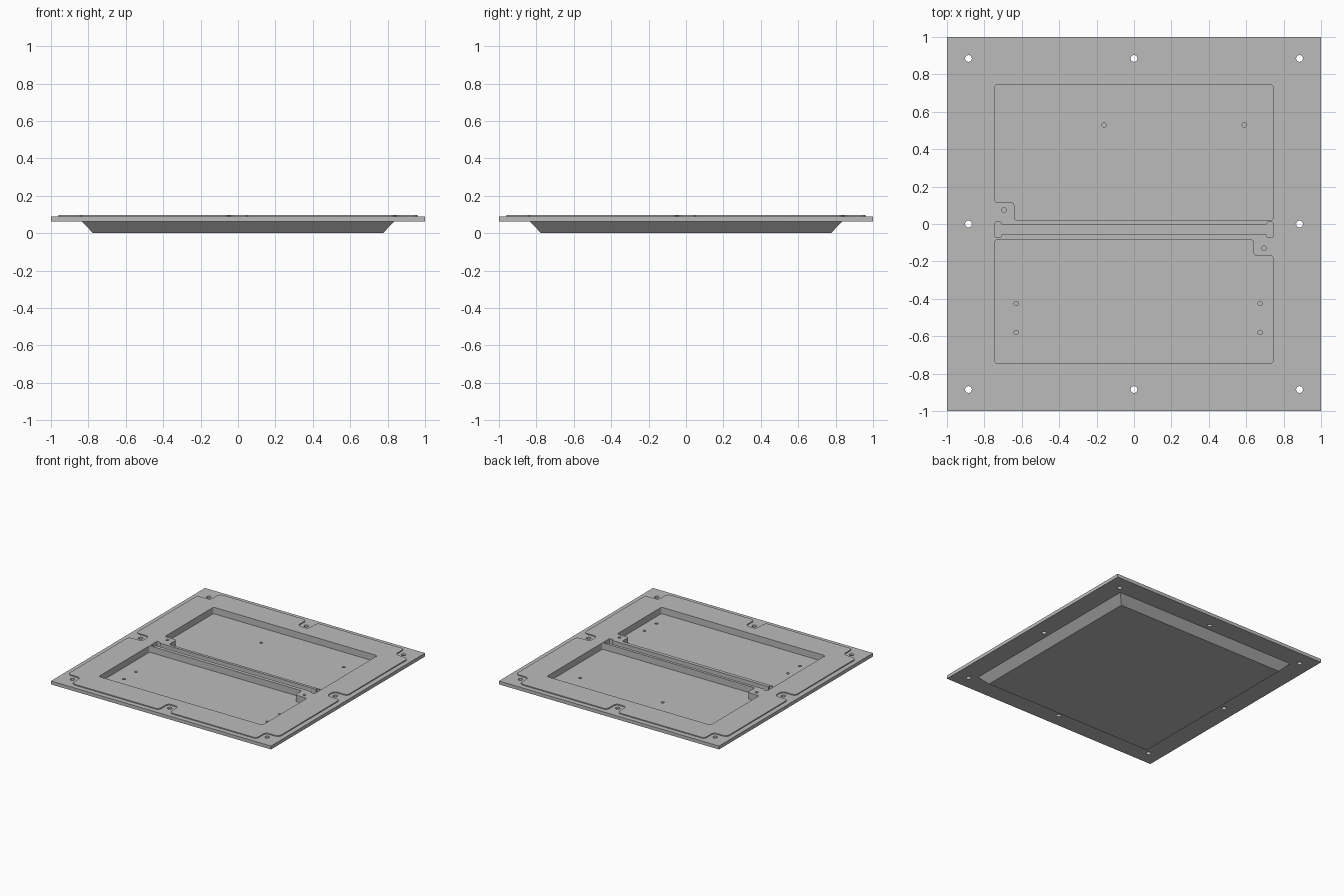
import bpy, bmesh, math
from mathutils import Vector

if "Cube" in bpy.data.objects:
    bpy.data.objects.remove(bpy.data.objects["Cube"])

FLOOR, SHELF, RIM, TOP = 0.045, 0.062, 0.09, 0.098

grey = bpy.data.materials.new("plain grey")
grey.use_nodes = True
colour = (0.5, 0.5, 0.5, 1)
grey.diffuse_color = colour
grey.node_tree.nodes["Principled BSDF"].inputs["Base Color"].default_value = colour


def loft(name, rings):
    """Closed solid through matching rings of points, bottom to top."""
    bm = bmesh.new()
    loops = [[bm.verts.new(p) for p in ring] for ring in rings]
    n = len(loops[0])
    for low, high in zip(loops, loops[1:]):
        for i in range(n):
            j = (i + 1) % n
            bm.faces.new((low[i], low[j], high[j], high[i]))
    bm.faces.new(loops[0][::-1])
    bm.faces.new(loops[-1])
    bmesh.ops.recalc_face_normals(bm, faces=bm.faces)
    mesh = bpy.data.meshes.new(name)
    bm.to_mesh(mesh)
    bm.free()
    mesh.materials.append(grey)
    ob = bpy.data.objects.new(name, mesh)
    bpy.context.collection.objects.link(ob)
    return ob


def rounded(points, radius, steps=5):
    """Outline with every corner rounded off."""
    out, n = [], len(points)
    for i in range(n):
        p = Vector(points[i])
        a = (Vector(points[i - 1]) - p).normalized() * radius
        b = (Vector(points[(i + 1) % n]) - p).normalized() * radius
        for k in range(steps + 1):
            t = k / steps * math.pi / 2
            out.append(p + a * (1 - math.sin(t)) + b * (1 - math.cos(t)))
    return out


def prism(name, outline, z0, z1):
    return loft(name, [[(x, y, z) for x, y in outline] for z in (z0, z1)])


def circle(cx, cy, r, n=20):
    return [(cx + r * math.cos(i * math.tau / n), cy + r * math.sin(i * math.tau / n))
            for i in range(n)]


def combine(target, tool, operation):
    mod = target.modifiers.new("join", 'BOOLEAN')
    mod.operation, mod.solver, mod.object = operation, 'EXACT', tool
    bpy.context.view_layer.objects.active = target
    bpy.ops.object.modifier_apply(modifier=mod.name)
    bpy.data.objects.remove(tool)


# Flange with the tapered tray underneath
levels = [(0.775, 0), (0.835, SHELF), (1, SHELF), (1, RIM)]
tray = loft("tray", [[(-h, -h, z), (h, -h, z), (h, h, z), (-h, h, z)] for h, z in levels])

# Raised panel, stepping inward around each bolt hole
e, c, w = 0.96, 0.84, 0.048
side = [(-c, -e), (-w, -e), (-w, -c), (w, -c), (w, -e), (c, -e), (c, -c)]
panel_outline = []
for turn in range(4):
    for x, y in side:
        for _ in range(turn):
            x, y = -y, x
        panel_outline.append((x, y))
combine(tray, prism("raised_panel", rounded(panel_outline, 0.03), 0.08, TOP), 'UNION')

# Two pockets with corner tabs, and the slot with widened ends
p, t = 0.745, 0.64
back = [(-t, 0.02), (p, 0.02), (p, p), (-p, p), (-p, 0.115), (-t, 0.115)]
front = [(-p, -p), (p, -p), (p, -0.17), (t, -0.17), (t, -0.085), (-p, -0.085)]
s = 0.71
slot = [(-p, -0.07), (-s, -0.07), (-s, -0.055), (s, -0.055), (s, -0.07), (p, -0.07),
        (p, 0.01), (s, 0.01), (s, -0.003), (-s, -0.003), (-s, 0.01), (-p, 0.01)]
for name, outline, radius in (("back_pocket", back, 0.015), ("front_pocket", front, 0.015),
                              ("slot", slot, 0.006)):
    combine(tray, prism(name, rounded(outline, radius), FLOOR, 0.2), 'DIFFERENCE')

# Bolt holes through the flange
b = 0.885
for x in (-b, 0, b):
    for y in (-b, 0, b):
        if x or y:
            combine(tray, prism("bolt_hole", circle(x, y, 0.018), -0.1, 0.2), 'DIFFERENCE')

# Blind screw holes in the pocket floors and on the tabs
screws = [(-0.16, 0.53, 0.02), (0.59, 0.53, 0.02), (-0.695, 0.075, 0.05), (0.695, -0.13, 0.05)]
screws += [(x, y, 0.02) for x in (-0.63, 0.675) for y in (-0.425, -0.58)]
for x, y, z in screws:
    combine(tray, prism("screw_hole", circle(x, y, 0.012), z, 0.2), 'DIFFERENCE')

# Smooth rounded walls, sharp edges kept
tray.select_set(True)
bpy.context.view_layer.objects.active = tray
bpy.ops.object.shade_smooth_by_angle(angle=math.radians(30))
